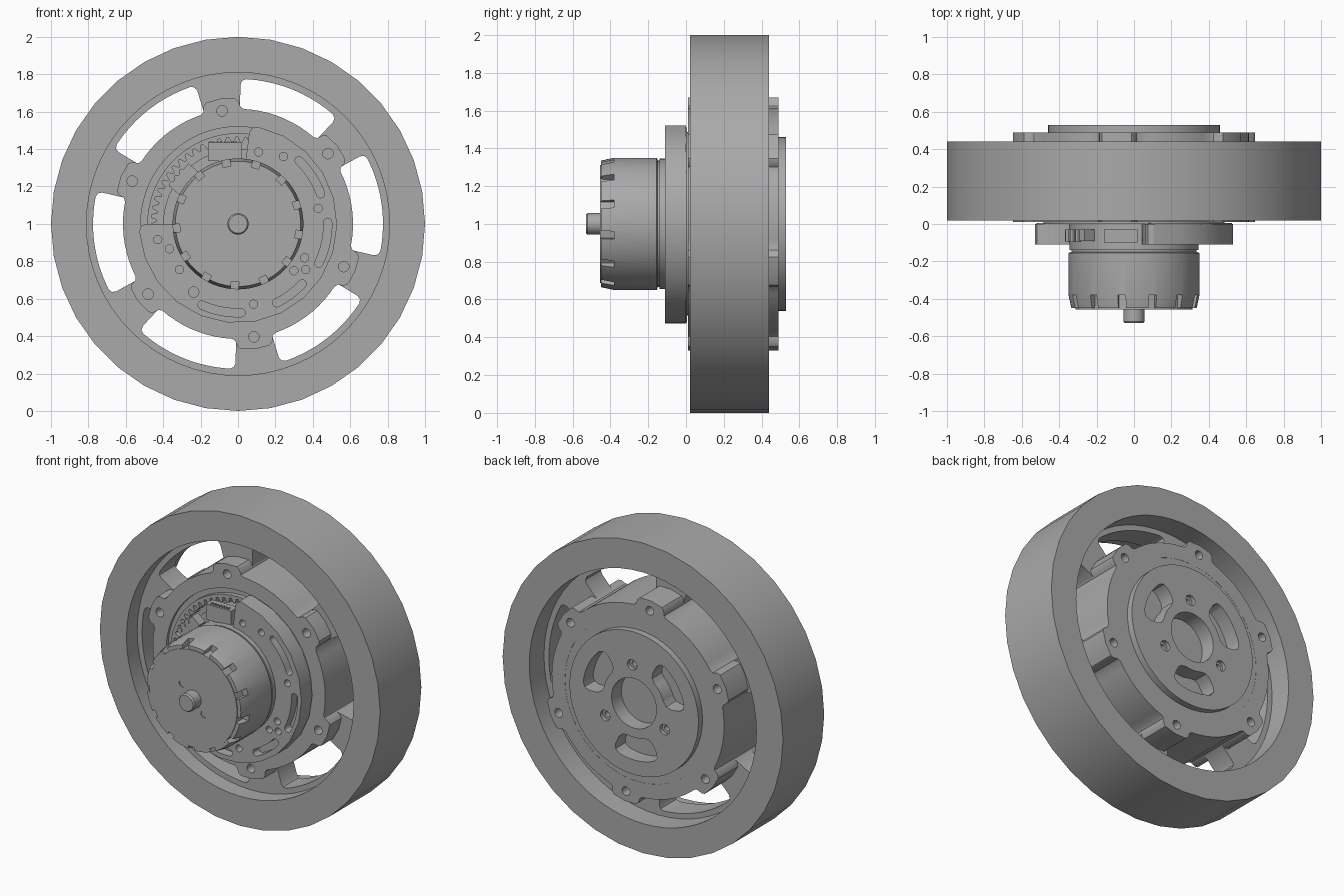
import bpy, bmesh
from math import sin, cos, radians, pi
from mathutils import Matrix

default = bpy.data.objects.get("Cube")
if default:
    bpy.data.objects.remove(default)

steel = bpy.data.materials.new("machined_grey")
steel.use_nodes = True
GREY = (0.4, 0.4, 0.4, 1)
steel.diffuse_color = GREY
steel.node_tree.nodes["Principled BSDF"].inputs["Base Color"].default_value = GREY
parts = []


def polar(r, deg, cx=0, cz=0):
    return (cx + r * cos(radians(deg)), cz + r * sin(radians(deg)))


def circle(r, n=64, cx=0, cz=0):
    return [polar(r, 90 + 360 * i / n, cx, cz) for i in range(n)]


def hole(r, dist, deg):
    return circle(r, 16, *polar(dist, deg))


def arc(r, a, b, n=16):
    return [polar(r, a + (b - a) * i / n) for i in range(n + 1)]


def sector(r0, r1, a, b, fillet=0.03):
    """Ring sector with rounded corners."""
    k0, k1 = (fillet / r * 180 / pi for r in (r0, r1))
    cut = fillet * 0.3
    c0, c1 = k0 * 0.3, k1 * 0.3
    return ([polar(r0 + fillet, a), polar(r0 + cut, a + c0)] + arc(r0, a + k0, b - k0)
            + [polar(r0 + cut, b - c0), polar(r0 + fillet, b),
               polar(r1 - fillet, b), polar(r1 - cut, b - c1)]
            + arc(r1, b - k1, a + k1) + [polar(r1 - cut, a + c1), polar(r1 - fillet, a)])


def slot(r, a, b, w=0.022):
    """Curved slot with round ends."""
    ends = [[polar(w, d0 + 30 * i, *polar(r, d)) for i in range(1, 6)]
            for d, d0 in ((b, b), (a, a + 180))]
    return arc(r + w, a, b) + ends[0] + arc(r - w, b, a) + ends[1]


def finish(name, bm, matrix):
    bmesh.ops.remove_doubles(bm, verts=bm.verts, dist=1e-5)
    bmesh.ops.transform(bm, matrix=matrix, verts=bm.verts)
    bmesh.ops.recalc_face_normals(bm, faces=bm.faces)
    mesh = bpy.data.meshes.new(name)
    bm.to_mesh(mesh)
    bm.free()
    mesh.materials.append(steel)
    obj = bpy.data.objects.new(name, mesh)
    bpy.context.collection.objects.link(obj)
    parts.append(obj)
    return obj


def plate(name, loops, y0, y1):
    """Extrude an outline with holes along y."""
    curve = bpy.data.curves.new(name, 'CURVE')
    curve.dimensions = '2D'
    curve.fill_mode = 'BOTH'
    curve.extrude = (y1 - y0) / 2
    for pts in loops:
        s = curve.splines.new('POLY')
        s.points.add(len(pts) - 1)
        for p, (x, z) in zip(s.points, pts):
            p.co = (x, z, 0, 1)
        s.use_cyclic_u = True
    temp = bpy.data.objects.new(name + "_outline", curve)
    bpy.context.collection.objects.link(temp)
    graph = bpy.context.evaluated_depsgraph_get()
    mesh = bpy.data.meshes.new_from_object(temp.evaluated_get(graph))
    bm = bmesh.new()
    bm.from_mesh(mesh)
    bpy.data.objects.remove(temp)
    bpy.data.curves.remove(curve)
    bpy.data.meshes.remove(mesh)
    return finish(name, bm, Matrix.Translation((0, (y0 + y1) / 2, 1)) @ Matrix.Rotation(pi / 2, 4, 'X'))


def lathe(name, profile, n=64):
    """Spin (radius, y) points round the axle."""
    bm = bmesh.new()
    rings = [[bm.verts.new((x, y, z)) for x, z in circle(r, n)] for r, y in profile]
    for a, b in zip(rings, rings[1:]):
        for i in range(n):
            j = (i + 1) % n
            bm.faces.new((a[i], a[j], b[j], b[i]))
    bm.faces.new(rings[0])
    bm.faces.new(rings[-1])
    return finish(name, bm, Matrix.Translation((0, 0, 1)))


def box(name, x, z, y0, y1, w, h, turn=0):
    bm = bmesh.new()
    bmesh.ops.create_cube(bm, size=1, matrix=Matrix.Diagonal((w, y1 - y0, h, 1)))
    return finish(name, bm, Matrix.Translation((x, (y0 + y1) / 2, 1 + z)) @ Matrix.Rotation(radians(turn), 4, 'Y'))


LUGS = [38 + 60 * i for i in range(6)]

# Rim and spoked web
plate("rim", [circle(1, 36), circle(0.81)], 0.02, 0.44)
windows = [sector(0.6, 0.775, a + 9, a + 51) for a in LUGS]
plate("spoked_web", [circle(0.815), circle(0.56)] + windows, 0.13, 0.29)

# Hub shell with bolt lugs
outline = []
for a in LUGS:
    for d, r in ((-11, 0.615), (-9.3, 0.625), (-8.3, 0.655), (-6.8, 0.67), (0, 0.676),
                 (6.8, 0.67), (8.3, 0.655), (9.3, 0.625), (11, 0.615)):
        outline.append(polar(r, a + d))
    outline += arc(0.615, a + 15, a + 45, 7)
plate("hub_shell", [outline, circle(0.52)] + [hole(0.028, 0.61, a) for a in LUGS], 0.01, 0.49)
plate("hub_floor", [circle(0.53)], 0.1, 0.43)
plate("hub_back_ring", [circle(0.525), circle(0.45)], 0.4, 0.489)

# Output disc on the back with bore, kidney slots and screw holes
kidneys = [sector(0.22, 0.365, a - 27, a + 27, 0.045) for a in (27, 147, 267)]
screws = [hole(0.034, 0.245, a) for a in (87, 207, 327)]
plate("output_disc", [circle(0.46), circle(0.16)] + kidneys + screws, 0.42, 0.53)
for a in (87, 207, 327):
    x, z = polar(0.245, a)
    plate("screw_seat", [circle(0.036, 16, x, z), circle(0.018, 16, x, z)], 0.42, 0.505)

# Toothed ring inside the hub
teeth = [polar(0.465 if i % 4 < 2 else 0.435, i * 1.5) for i in range(240)]
plate("ring_gear", [circle(0.485), teeth], 0.0, 0.11)
plate("inner_step", [circle(0.525), circle(0.48)], 0.03, 0.11)
plate("planet_carrier", [circle(0.4)], 0.04, 0.11)

# Motor mount, open over the upper left quarter
holes = [hole(0.022, r, a) for r, a in ((0.40, 74), (0.435, 56), (0.437, 11), (0.39, -40), (0.437, -34),
                                         (0.40, -27), (0.437, -79), (0.397, -142), (0.39, -160), (0.437, -169))]
holes += [hole(0.028, 0.435, -123)]
slots = [slot(0.47, 20, 46), slot(0.48, -26, 1), slot(0.47, -64, -43), slot(0.475, -114, -88)]
plate("motor_mount", [sector(0.3, 0.53, -180, 83, 0.04)] + holes + slots, -0.11, 0.0)
plate("mount_backing", [sector(0.3, 0.525, -178, 81, 0.04)], -0.05, 0.005)
lathe("motor_base", [(0.345, 0.06), (0.345, -0.14), (0.335, -0.14), (0.335, -0.16)])

# Electrical connectors in the open quarter
box("socket_body", -0.07, 0.385, -0.1, -0.03, 0.18, 0.1)
for i in range(7):
    box("socket_pin", -0.13 + i * 0.02, 0.435, -0.09, -0.07, 0.01, 0.012)
box("plug_body", -0.29, 0.24, -0.09, -0.03, 0.07, 0.16, 40)
for i in range(3):
    x, z = polar(0.41, 137 + i * 6)
    lathe("plug_pin", [(0.016, -0.095), (0.016, -0.03)], 12).location = (x, 0, z)

# Motor can with notched, tapered nose
can = lathe("motor_can", [(0.338, -0.15), (0.35, -0.155), (0.35, -0.38), (0.335, -0.45), (0.0005, -0.45)])
cutter_bm = bmesh.new()
for i in range(13):
    spin = Matrix.Rotation(radians(93 + 360 / 13 * i), 4, 'Y')
    bmesh.ops.create_cube(cutter_bm, size=1, matrix=Matrix.Translation((0, 0, 1)) @ spin
                          @ Matrix.Translation((0.365, -0.42, 0)) @ Matrix.Diagonal((0.11, 0.08, 0.042, 1)))
cutter = finish("notch_cutter", cutter_bm, Matrix())
parts.remove(cutter)
cutter.hide_render = True
mod = can.modifiers.new("notches", 'BOOLEAN')
mod.operation = 'DIFFERENCE'
mod.solver = 'EXACT'
mod.object = cutter
can.data = bpy.data.meshes.new_from_object(can.evaluated_get(bpy.context.evaluated_depsgraph_get()))
can.modifiers.clear()
bpy.data.objects.remove(cutter)
plate("motor_cap", [circle(0.312), circle(0.05)] + [hole(0.023, 0.11, a) for a in (135, -45)], -0.456, -0.44)
lathe("shaft", [(0.057, -0.4), (0.057, -0.52), (0.05, -0.53)], 32)

# Smooth curved walls, keep hard edges
bpy.ops.object.select_all(action='DESELECT')
for obj in parts:
    obj.select_set(True)
bpy.context.view_layer.objects.active = parts[0]
bpy.ops.object.shade_smooth_by_angle(angle=radians(30))
